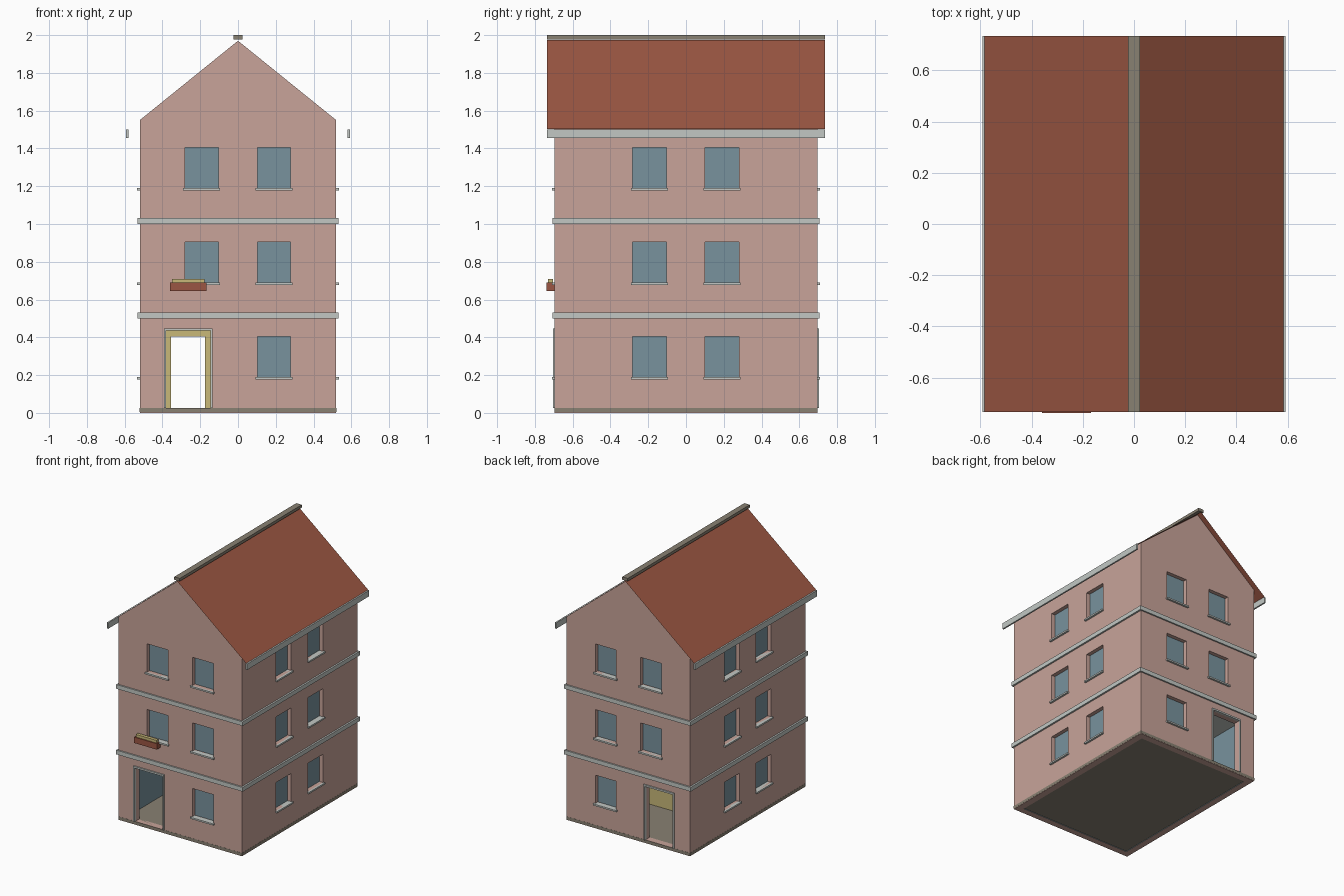
import bpy, bmesh

if "Cube" in bpy.data.objects:
    bpy.data.objects.remove(bpy.data.objects["Cube"], do_unlink=True)


def material(name, rgb):
    m = bpy.data.materials.new(name)
    m.use_nodes = True
    m.diffuse_color = (*rgb, 1)
    m.node_tree.nodes["Principled BSDF"].inputs["Base Color"].default_value = (*rgb, 1)
    return m


PLASTER = material("pink plaster", (0.58, 0.37, 0.32))
GLASS = material("blue grey glass", (0.19, 0.29, 0.34))
TRIM = material("pale grey trim", (0.54, 0.575, 0.55))
TILE = material("red brown tile", (0.33, 0.094, 0.056))
STONE = material("brown grey stone", (0.25, 0.22, 0.17))
OCHRE = material("ochre yellow", (0.58, 0.48, 0.19))


def finish(bm, name, *mats):
    mesh = bpy.data.meshes.new(name)
    bm.to_mesh(mesh)
    bm.free()
    for m in mats:
        mesh.materials.append(m)
    ob = bpy.data.objects.new(name, mesh)
    bpy.context.scene.collection.objects.link(ob)
    return ob


def add_box(bm, x, y, z):
    """Add a box given its (low, high) range on each axis."""
    verts = bmesh.ops.create_cube(bm, size=1)["verts"]
    for v in verts:
        for i, (a, b) in enumerate((x, y, z)):
            v.co[i] = (a + b) / 2 + v.co[i] * (b - a)


def boxes(name, mat, *ranges):
    bm = bmesh.new()
    for r in ranges:
        add_box(bm, *r)
    return finish(bm, name, mat)


def span(c, half):
    return (c - half, c + half)


W, D = 0.52, 0.695                  # half width and half depth of the walls
EAVE, PEAK = 1.55, 1.97
DOOR = (-0.38, -0.145)
DOOR_TOP = 0.435
FLOOR = 0.025
RECESS = 0.03

# Walls: gabled profile pushed from front to back
bm = bmesh.new()
profile = [(-W, 0), (W, 0), (W, EAVE), (0, PEAK), (-W, EAVE)]
face = bm.faces.new([bm.verts.new((x, -D, z)) for x, z in profile])
pushed = bmesh.ops.extrude_face_region(bm, geom=[face])["geom"]
bmesh.ops.translate(bm, vec=(0, 2 * D, 0),
                    verts=[g for g in pushed if isinstance(g, bmesh.types.BMVert)])
bmesh.ops.recalc_face_normals(bm, faces=bm.faces)
walls = finish(bm, "walls", PLASTER, GLASS)

# Window recesses and sills on all four sides
holes, sills = [], []
for level in (0.19, 0.69, 1.19):
    height = (level, level + 0.215)
    ledge = (level - 0.012, level)
    for c in (-0.192, 0.19):
        for s in (-1, 1):
            side_hole = sorted((s * (W - RECESS), s * (W + 0.1)))
            side_sill = sorted((s * (W - RECESS), s * (W + 0.015)))
            holes.append((side_hole, span(c, 0.09), height))
            sills.append((side_sill, span(c, 0.098), ledge))
            if level < 0.5 and c < 0:
                continue            # the doors take this place
            end_hole = sorted((s * (D - RECESS), s * (D + 0.1)))
            end_sill = sorted((s * (D - RECESS), s * (D + 0.015)))
            holes.append((span(c, 0.088), end_hole, height))
            sills.append((span(c, 0.098), end_sill, ledge))
boxes("window_sills", TRIM, *sills)

# Cut windows, ground floor room and the two doorways
cutters = [
    boxes("window_cutter", PLASTER, *holes),
    boxes("room_cutter", PLASTER, (span(0, W - 0.05), span(0, D - 0.05), (-0.1, 0.51))),
    boxes("door_cutter", PLASTER, (DOOR, span(0, D + 0.1), (FLOOR, DOOR_TOP))),
]
for cutter in cutters:
    mod = walls.modifiers.new("cut", "BOOLEAN")
    mod.operation = "DIFFERENCE"
    mod.solver = "EXACT"
    mod.object = cutter
bpy.context.view_layer.update()
cut_mesh = bpy.data.meshes.new_from_object(
    walls.evaluated_get(bpy.context.evaluated_depsgraph_get()))
walls.modifiers.clear()
walls.data = cut_mesh
cut_mesh.materials.clear()
cut_mesh.materials.append(PLASTER)
cut_mesh.materials.append(GLASS)
for cutter in cutters:
    bpy.data.objects.remove(cutter, do_unlink=True)

# Recess backs and room lining take the glass colour
for p in cut_mesh.polygons:
    depth = min(W - abs(p.center.x), D - abs(p.center.y))
    p.material_index = int(depth > RECESS - 0.002 and abs(p.normal.z) < 0.5)

# Ground slab and floor bands
boxes("ground_slab", STONE, (span(0, W + 0.001), span(0, D + 0.001), (0.004, FLOOR)))
for name, z in (("lower_band", 0.5), ("upper_band", 1.0)):
    boxes(name, TRIM, (span(0, W + 0.013), span(0, D + 0.011), (z, z + 0.032)))

# Inner partition with its own doorway
inner = (0.17, 0.2)
boxes("partition", OCHRE,
      ((-W + 0.05, -0.355), inner, (FLOOR, 0.5)),
      ((-0.175, W - 0.05), inner, (FLOOR, 0.5)),
      ((-0.355, -0.175), inner, (0.405, 0.5)))

# Door surrounds, front and back
for name, s in (("front_door_frame", -1), ("back_door_frame", 1)):
    y = sorted((s * (D - 0.01), s * (D + 0.01)))
    a, b = DOOR
    boxes(name, TRIM,
          ((a - 0.011, a), y, (FLOOR, DOOR_TOP)),
          ((b, b + 0.011), y, (FLOOR, DOOR_TOP)),
          ((a - 0.011, b + 0.011), y, (DOOR_TOP, DOOR_TOP + 0.013)))

# Roof sheets, eave boards and ridge cap
LENGTH = 0.735
bm = bmesh.new()
for s in (-1, 1):
    rows = [(s * 0.583, 1.502), (0, PEAK + 0.004)]
    (x0, z0), (x1, z1) = rows
    corners = [(x0, -LENGTH, z0), (x0, LENGTH, z0), (x1, LENGTH, z1), (x1, -LENGTH, z1)]
    sheet = bm.faces.new([bm.verts.new(c) for c in corners])
    sheet.normal_update()
    if sheet.normal.z < 0:
        sheet.normal_flip()
finish(bm, "roof", TILE)
for name, s in (("left_eave_board", 1), ("right_eave_board", -1)):
    boxes(name, TRIM, (sorted((s * 0.58, s * 0.592)), span(0, LENGTH), (1.455, 1.5)))
boxes("ridge_cap", STONE, (span(0, 0.023), span(0, LENGTH), (1.978, 2.0)))

# Flower box under the first floor window
boxes("flower_box", TILE, ((-0.36, -0.168), (-0.738, -D), (0.645, 0.69)))
boxes("flowers", OCHRE, ((-0.35, -0.178), (-0.73, -0.705), (0.69, 0.71)))
